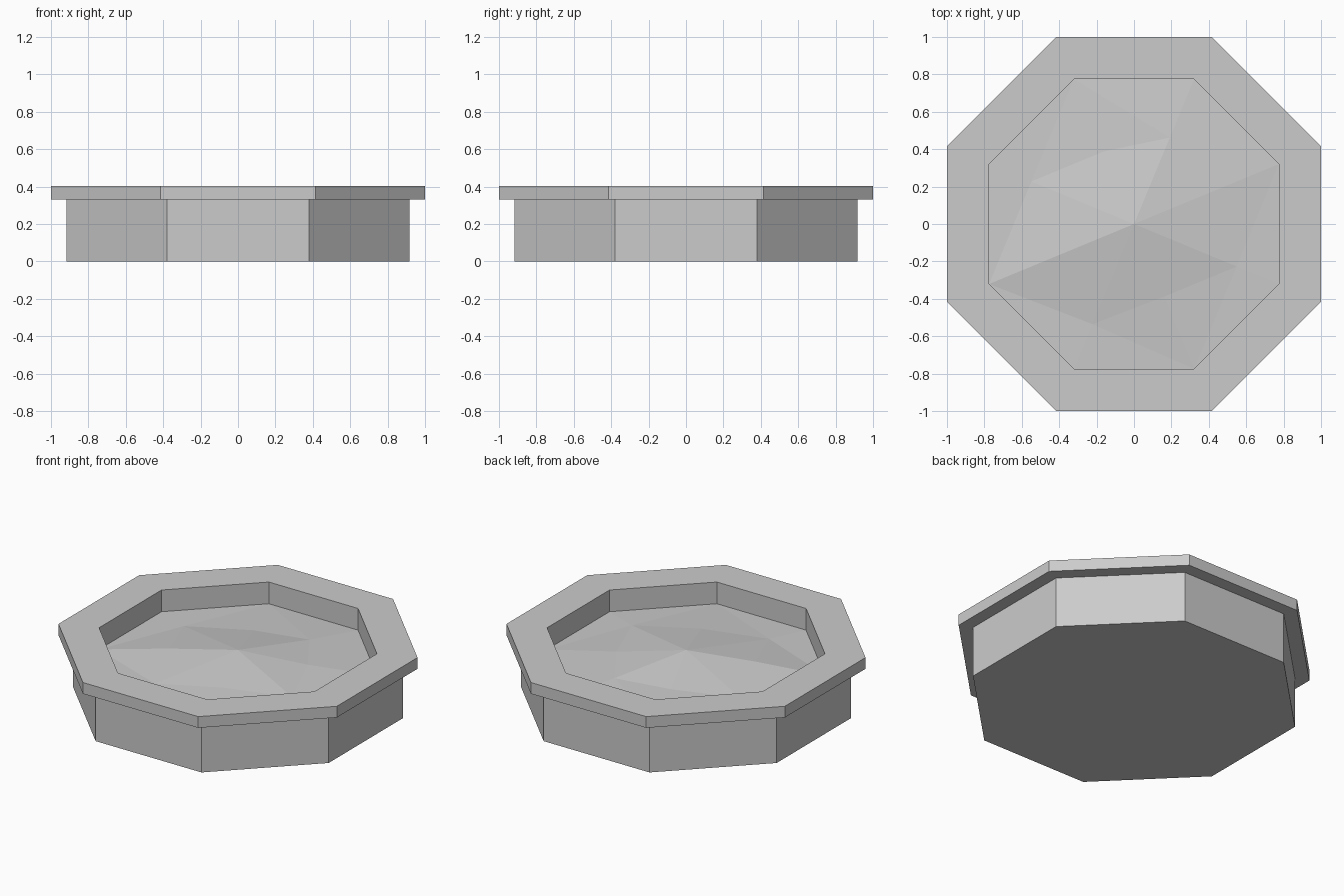
import bpy, bmesh
from math import cos, sin, pi

if "Cube" in bpy.data.objects:
    bpy.data.objects.remove(bpy.data.objects["Cube"])

SIDES = 8
TO_CORNER = 1 / cos(pi / SIDES)   # flat-side distance -> corner radius


def corner(k, radius, z):
    a = pi / SIDES + k * 2 * pi / SIDES
    return (radius * cos(a), radius * sin(a), z)


def bridge(bm, lower, upper):
    for k in range(SIDES):
        n = (k + 1) % SIDES
        bm.faces.new((lower[k], lower[n], upper[n], upper[k]))


def finish(bm, name):
    bmesh.ops.recalc_face_normals(bm, faces=bm.faces)
    mesh = bpy.data.meshes.new(name)
    bm.to_mesh(mesh)
    bm.free()
    obj = bpy.data.objects.new(name, mesh)
    bpy.context.collection.objects.link(obj)
    return obj


# Octagonal basin: wall, overhanging rim, inner wall and floor
profile = [(0.918, 0.0), (0.918, 0.33), (1.0, 0.33), (1.0, 0.403),
           (0.774, 0.403), (0.774, 0.06)]
bm = bmesh.new()
rings = [[bm.verts.new(corner(k, d * TO_CORNER, z)) for k in range(SIDES)]
         for d, z in profile]
for lower, upper in zip(rings, rings[1:]):
    bridge(bm, lower, upper)
bm.faces.new(rings[0])
bm.faces.new(rings[-1])
finish(bm, "basin")

# Faceted water surface: raised centre, uneven middle ring, level edge
ripples = [(0.42, 0.29), (0.50, 0.285), (0.42, 0.28), (0.594, 0.265),
           (0.42, 0.31), (0.58, 0.27), (0.42, 0.29), (0.594, 0.27)]
bm = bmesh.new()
peak = bm.verts.new((0, 0, 0.343))
middle = [bm.verts.new(corner(k, r, z)) for k, (r, z) in enumerate(ripples)]
edge = [bm.verts.new(corner(k, 0.775 * TO_CORNER, 0.262)) for k in range(SIDES)]
for k in range(SIDES):
    bm.faces.new((peak, middle[k], middle[(k + 1) % SIDES]))
bridge(bm, edge, middle)
bmesh.ops.triangulate(bm, faces=bm.faces)
water = finish(bm, "water")
# Keep the open surface facing up
if water.data.polygons[0].normal.z < 0:
    water.data.flip_normals()
